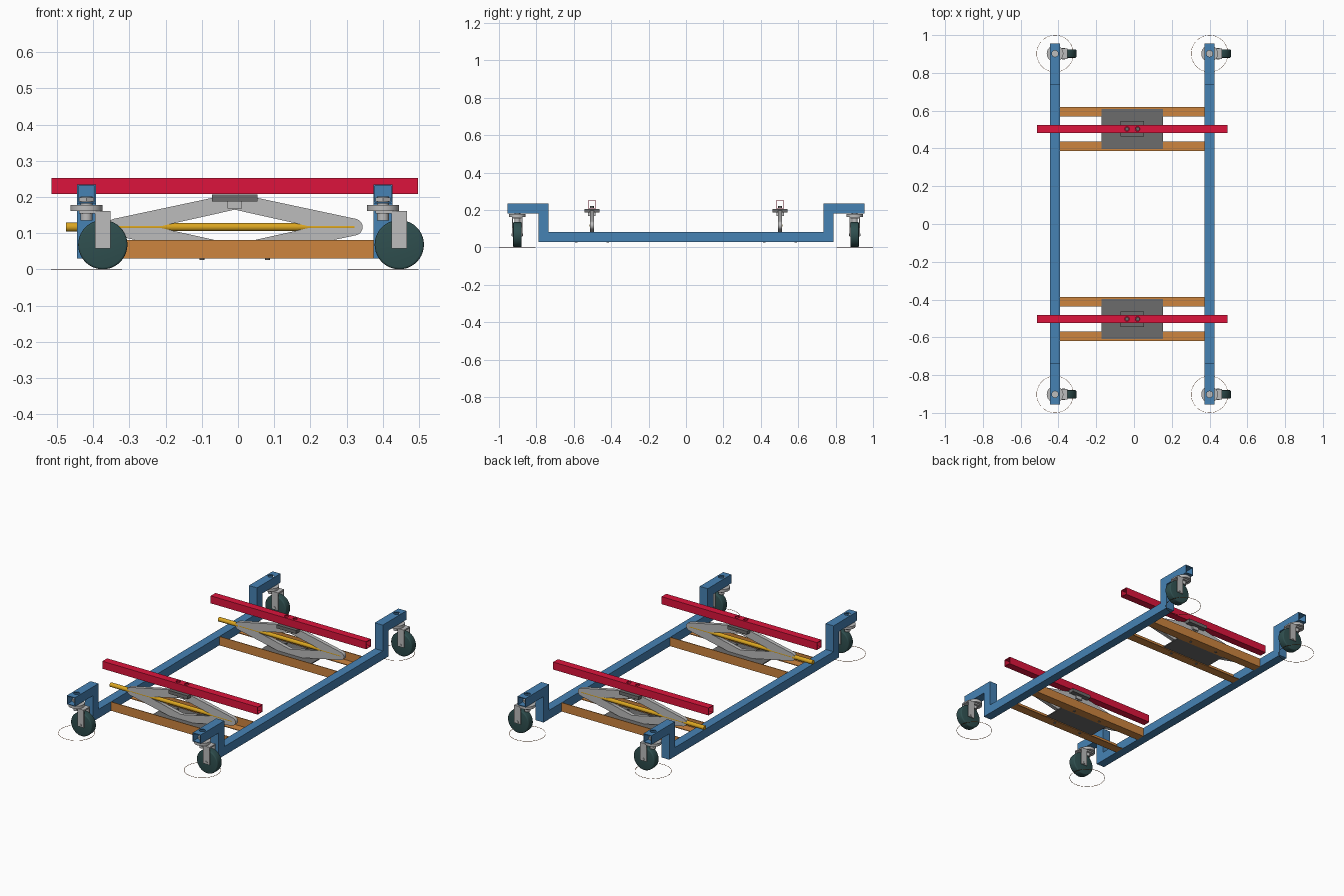
import bpy, bmesh, math
from mathutils import Matrix

if "Cube" in bpy.data.objects:
    bpy.data.objects.remove(bpy.data.objects["Cube"])


def mat(name, rgb):
    m = bpy.data.materials.new(name)
    lin = [((c / 255 + 0.055) / 1.055) ** 2.4 for c in rgb]
    m.diffuse_color = (*lin, 1)
    m.use_nodes = True
    m.node_tree.nodes["Principled BSDF"].inputs["Base Color"].default_value = m.diffuse_color
    return m


BLUE = mat("blue", (70, 130, 180))
RED = mat("red", (220, 20, 60))
WOOD = mat("tan_orange", (205, 133, 63))
GOLD = mat("gold", (218, 165, 32))
TYRE = mat("dark_teal", (47, 79, 79))
SILVER = mat("silver", (188, 188, 188))
GREY = mat("dark_grey", (108, 108, 108))
BROWN = mat("brown", (139, 69, 19))

CX = -0.009          # frame centre line
WALL = 0.004         # tube wall thickness


def finish(name, bm, material, smooth=False):
    bmesh.ops.recalc_face_normals(bm, faces=bm.faces)
    me = bpy.data.meshes.new(name)
    bm.to_mesh(me)
    bm.free()
    ob = bpy.data.objects.new(name, me)
    bpy.context.collection.objects.link(ob)
    if material:
        me.materials.append(material)
    if smooth:
        bpy.ops.object.select_all(action='DESELECT')
        ob.select_set(True)
        bpy.context.view_layer.objects.active = ob
        bpy.ops.object.shade_smooth_by_angle(angle=math.radians(35))
    return ob


def box(name, x, y, z, material):
    bm = bmesh.new()
    bmesh.ops.create_cube(bm, size=1)
    for v in bm.verts:
        v.co = [r[0] if c < 0 else r[1] for c, r in zip(v.co, (x, y, z))]
    return finish(name, bm, material)


def cyl(name, centre, radius, depth, material, axis='Z', sides=32, bevel=0):
    bm = bmesh.new()
    bmesh.ops.create_cone(bm, cap_ends=True, segments=sides, radius1=radius,
                          radius2=radius, depth=depth)
    if bevel:
        rims = [e for e in bm.edges if abs(e.verts[0].co.z - e.verts[1].co.z) < 1e-5]
        bmesh.ops.bevel(bm, geom=rims, offset=bevel, segments=3, affect='EDGES', profile=0.5)
    if axis != 'Z':
        turn = Matrix.Rotation(math.pi / 2, 3, 'Y' if axis == 'X' else 'X')
        bmesh.ops.rotate(bm, verts=bm.verts, matrix=turn)
    bmesh.ops.translate(bm, verts=bm.verts, vec=centre)
    return finish(name, bm, material, True)


def tube(name, axis, a, b, cu, cz, half, material, cap_start=False):
    """Open square tube along axis 'X' or 'Y', cu is the other horizontal centre."""
    bm = bmesh.new()
    rings = []
    for t, h in ((a, half), (b, half), (b, half - WALL), (a + (WALL if cap_start else 0) * (1 if b > a else -1), half - WALL)):
        ring = []
        for su, sz in ((-1, -1), (1, -1), (1, 1), (-1, 1)):
            u, z = cu + su * h, cz + sz * h
            ring.append(bm.verts.new((t, u, z) if axis == 'X' else (u, t, z)))
        rings.append(ring)
    pairs = [(0, 1), (1, 2), (2, 3)] + ([] if cap_start else [(3, 0)])
    for i, j in pairs:
        for k in range(4):
            n = (k + 1) % 4
            bm.faces.new((rings[i][k], rings[i][n], rings[j][n], rings[j][k]))
    if cap_start:
        bm.faces.new(rings[0])
        bm.faces.new(rings[3])
    return finish(name, bm, material)


def drill(ob, centre, radius):
    cutter = cyl("hole_cutter", centre, radius, 0.03, None, sides=24)
    cutter.hide_render = True
    cutter.hide_viewport = True
    mod = ob.modifiers.new("hole", 'BOOLEAN')
    mod.operation = 'DIFFERENCE'
    mod.object = cutter
    mod.solver = 'EXACT'


def jack_frame(name, y):
    """Diamond scissor linkage with rounded ends and an open middle."""
    px, mid, r = 0.335, 0.117, 0.023
    outer = []
    for s in (1, -1):
        for i in range(9):
            a = math.radians(-78 + 156 * i / 8)
            outer.append((s * (px + r * math.cos(a) - 0.005), mid + s * r * math.sin(a)))
        outer += [(s * 0.06, mid + s * 0.081), (-s * 0.06, mid + s * 0.081)]
    inner = [(0.215, mid), (0, mid + 0.048), (-0.215, mid), (0, mid - 0.048)]
    cu = bpy.data.curves.new(name, 'CURVE')
    cu.dimensions = '2D'
    cu.fill_mode = 'BOTH'
    cu.extrude = 0.011
    for pts in (outer, inner):
        sp = cu.splines.new('POLY')
        sp.points.add(len(pts) - 1)
        for p, (x, z) in zip(sp.points, pts):
            p.co = (x, z, 0, 1)
        sp.use_cyclic_u = True
    cu.materials.append(SILVER)
    ob = bpy.data.objects.new(name, cu)
    ob.location = (CX, y, 0)
    ob.rotation_euler = (math.pi / 2, 0, 0)
    bpy.context.collection.objects.link(ob)
    bpy.ops.object.select_all(action='DESELECT')
    ob.select_set(True)
    bpy.context.view_layer.objects.active = ob
    bpy.ops.object.convert(target='MESH')


# Side rails with raised ends, and a caster under each end
for sx in (-1, 1):
    rx = CX + sx * 0.409
    span = (rx - 0.026, rx + 0.026)
    box("side_rail", span, (-0.789, 0.789), (0.03, 0.082), BLUE)
    for sy in (-1, 1):
        y = sy * 0.902
        box("rail_post", span, sorted((sy * 0.736, sy * 0.789)), (0.082, 0.182), BLUE)
        arm = tube("rail_arm", 'Y', sy * 0.736, sy * 0.955, rx, 0.208, 0.026, BLUE, True)
        drill(arm, (rx, y, 0.233), 0.017)

        # Swivel caster
        wx = rx + 0.045
        cyl("caster_stem", (rx, y, 0.168), 0.016, 0.066, SILVER)
        cyl("caster_nut", (rx, y, 0.193), 0.024, 0.012, SILVER, sides=6)
        cyl("caster_swivel", (rx, y, 0.170), 0.044, 0.016, SILVER)
        box("fork_bridge", (rx - 0.02, wx + 0.021), (y - 0.027, y + 0.027), (0.154, 0.162), SILVER)
        for s in (-1, 1):
            box("fork_leg", (wx - 0.021, wx + 0.021),
                sorted((y + s * 0.023, y + s * 0.028)), (0.058, 0.162), SILVER)
        cyl("caster_wheel", (wx, y, 0.0685), 0.068, 0.044, TYRE, 'Y', 40, 0.006)
        cyl("caster_axle", (wx, y, 0.0685), 0.007, 0.062, SILVER, 'Y', 12)

        # Thin swivel clearance ring on the floor
        bm = bmesh.new()
        n = 64
        rows = [[bm.verts.new((rx + r * math.cos(2 * math.pi * i / n),
                               y + r * math.sin(2 * math.pi * i / n), z))
                 for i in range(n)]
                for r, z in ((0.0965, 0), (0.098, 0), (0.098, 0.0015), (0.0965, 0.0015))]
        for k in range(4):
            p, q = rows[k], rows[(k + 1) % 4]
            for i in range(n):
                j = (i + 1) % n
                bm.faces.new((p[i], p[j], q[j], q[i]))
        finish("swivel_ring", bm, BROWN)

# Two lifting stations
for sy in (-1, 1):
    y = sy * 0.503
    # Angle-iron cross members, upright flange outward
    for s in (-1, 1):
        out = y + s * 0.117
        bars = (CX - 0.383, CX + 0.383)
        bm = bmesh.new()
        prof = [(0, 0.03), (0, 0.082), (-0.004, 0.082), (-0.004, 0.034),
                (-0.052, 0.034), (-0.052, 0.03)]
        ends = [[bm.verts.new((x, out + s * u, z)) for u, z in prof] for x in bars]
        for i in range(6):
            j = (i + 1) % 6
            bm.faces.new((ends[0][i], ends[0][j], ends[1][j], ends[1][i]))
        bm.faces.new(ends[0])
        bm.faces.new(ends[1])
        finish("cross_member", bm, WOOD)
        for bx in (-0.09, 0.09):
            cyl("base_bolt", (CX + bx, y + s * 0.084, 0.035), 0.007, 0.017, GREY, sides=12)

    # Scissor jack
    box("jack_base", (CX - 0.162, CX + 0.162), (y - 0.106, y + 0.106), (0.034, 0.04), GREY)
    jack_frame("jack_linkage", y)
    box("jack_saddle", (CX - 0.02, CX + 0.02), (y - 0.02, y + 0.02), (0.168, 0.187), SILVER)
    box("jack_top_plate", (CX - 0.063, CX + 0.063), (y - 0.041, y + 0.041), (0.187, 0.207), GREY)
    cyl("jack_screw", (CX, y, 0.117), 0.0115, 0.66, GOLD, 'X', 16)
    cyl("screw_end", (-0.41, y, 0.117), 0.0125, 0.13, GOLD, 'X', 16)

    # Hollow lifting beam with two bolt holes
    beam = tube("lifting_beam", 'X', CX - 0.505, CX + 0.505, y, 0.230, 0.022, RED)
    for hx in (-0.028, 0.028):
        drill(beam, (CX + hx, y, 0.252), 0.012)
        cyl("beam_bolt", (CX + hx, y, 0.216), 0.010, 0.012, GREY, sides=16)
